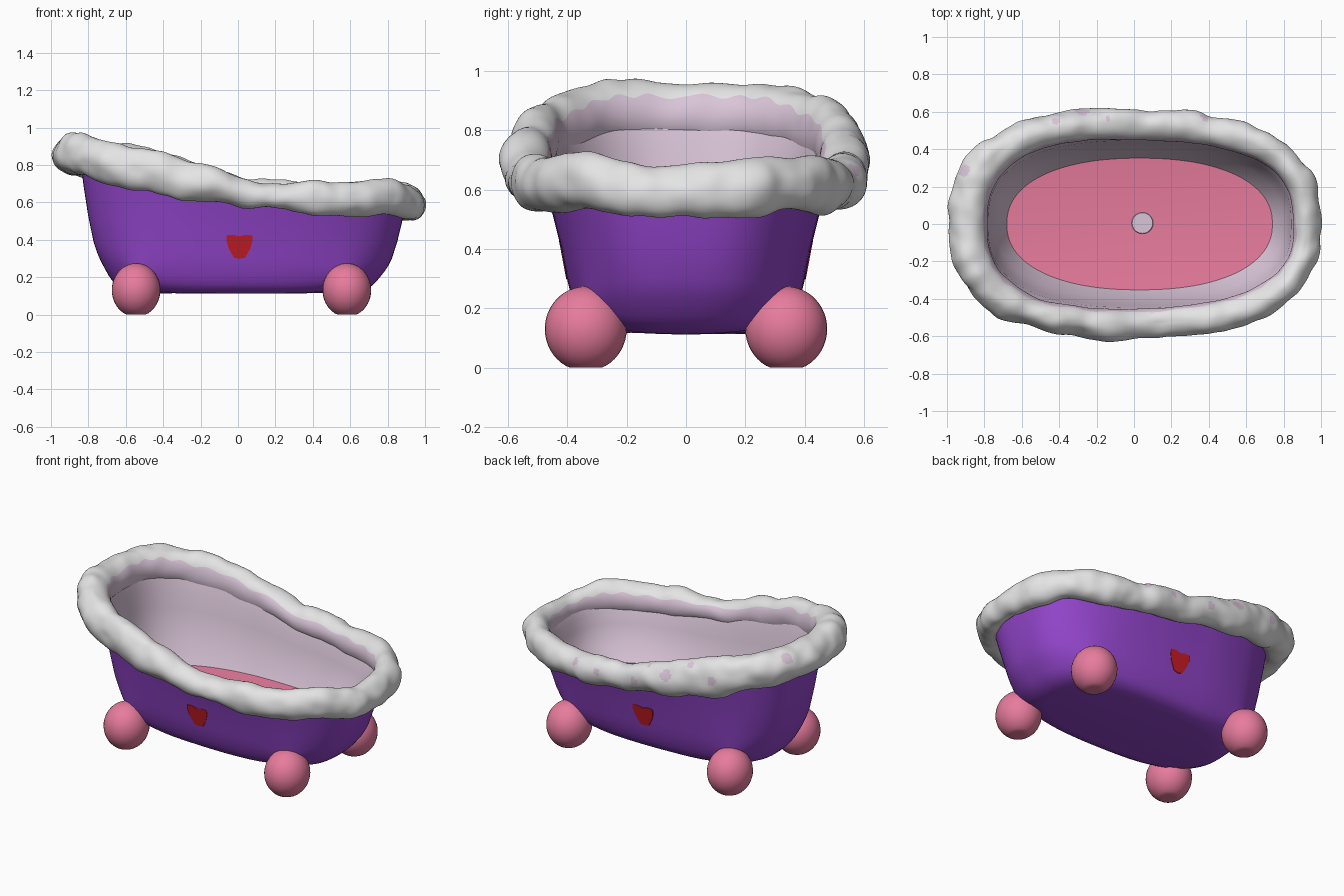
import bpy, bmesh, math
from mathutils import Vector, noise

cube = bpy.data.objects.get("Cube")
if cube:
    bpy.data.objects.remove(cube)


def material(name, rgb):
    m = bpy.data.materials.new(name)
    m.use_nodes = True
    m.diffuse_color = (*rgb, 1)
    m.node_tree.nodes["Principled BSDF"].inputs["Base Color"].default_value = (*rgb, 1)
    return m


purple = material("purple", (0.29, 0.06, 0.6))
pink = material("pink", (0.8, 0.2, 0.34))
white = material("foam white", (0.78, 0.78, 0.78))
lilac = material("pale lilac", (0.70, 0.56, 0.69))
red = material("heart red", (0.58, 0.012, 0.018))


def finish(bm, name, mats, recalc=True):
    if recalc:
        bmesh.ops.recalc_face_normals(bm, faces=bm.faces)
    mesh = bpy.data.meshes.new(name)
    bm.to_mesh(mesh)
    bm.free()
    for m in mats:
        mesh.materials.append(m)
    ob = bpy.data.objects.new(name, mesh)
    bpy.context.collection.objects.link(ob)
    bpy.context.view_layer.objects.active = ob
    bpy.ops.object.select_all(action='DESELECT')
    ob.select_set(True)
    bpy.ops.object.shade_smooth_by_angle(angle=math.radians(50))
    return ob


def interp(table, x):
    if x <= table[0][0]:
        return table[0][1]
    for (x0, v0), (x1, v1) in zip(table, table[1:]):
        if x <= x1:
            t = (x - x0) / (x1 - x0)
            return v0 + (v1 - v0) * t * t * (3 - 2 * t)
    return table[-1][1]


def rim_z(x):
    return interp([(-0.85, 0.85), (-0.5, 0.775), (-0.2, 0.71), (0.1, 0.64), (0.5, 0.615),
                   (0.8, 0.615), (0.95, 0.6)], x)


def oval(a, b, n, cx, u):
    c, s = math.cos(u), math.sin(u)
    return (cx + a * math.copysign(abs(c) ** (2 / n), c),
            b * math.copysign(abs(s) ** (2 / n), s))


def bridge(bm, r0, r1):
    k = len(r0)
    for i in range(k):
        bm.faces.new((r0[i], r0[(i + 1) % k], r1[(i + 1) % k], r1[i]))


def wall_rings(bm, profile, base, top, cx, seg=120):
    # profile rows: height fraction from base to rim, half length, half width, squareness
    rings = []
    for f, a, b, n in profile:
        ring = []
        for i in range(seg):
            x, y = oval(a, b, n, cx, math.tau * i / seg)
            ring.append(bm.verts.new((x, y, base + (rim_z(x) + top - base) * f)))
        rings.append(ring)
    for r0, r1 in zip(rings, rings[1:]):
        bridge(bm, r0, r1)
    return rings


FEET = [(x, y) for x in (-0.545, 0.582) for y in (-0.338, 0.338)]

# Outer shell, drawn out softly where it meets the feet
bm = bmesh.new()
outer = [(0, 0.55, 0.24), (0.005, 0.61, 0.29), (0.045, 0.66, 0.33), (0.09, 0.69, 0.35),
         (0.14, 0.715, 0.364), (0.2, 0.738, 0.376), (0.26, 0.76, 0.386), (0.32, 0.778, 0.394),
         (0.4, 0.797, 0.403), (0.6, 0.826, 0.422), (0.82, 0.85, 0.449), (1, 0.866, 0.472)]
rings = wall_rings(bm, [(*row, 2.8) for row in outer], 0.112, -0.04, 0.025)
bm.faces.new(rings[0])
for v in bm.verts:
    for fx, fy in FEET:
        target = Vector((fx, fy, 0.2))
        d = (v.co - target).length
        v.co = v.co.lerp(target, 0.58 * math.exp(-(d / 0.15) ** 2))
finish(bm, "tub_shell", [purple])

# Inner wall
bm = bmesh.new()
inner = [(1, 0.836, 0.475, 2.7), (0.8, 0.81, 0.446, 2.6), (0.6, 0.802, 0.434, 2.55),
         (0.25, 0.768, 0.398, 2.4), (0, 0.71, 0.352, 2.25)]
wall_rings(bm, inner, 0.295, 0.01, 0.03)
bmesh.ops.recalc_face_normals(bm, faces=bm.faces)
bmesh.ops.reverse_faces(bm, faces=bm.faces)
finish(bm, "inner_wall", [lilac], recalc=False)

# Shallow floor with a drain
bm = bmesh.new()
edge = wall_rings(bm, inner[-1:], 0.295, 0.01, 0.03)[0]
centre = bm.verts.new((0.045, 0.005, 0.26))
for i, v in enumerate(edge):
    bm.faces.new((v, edge[(i + 1) % len(edge)], centre))
finish(bm, "tub_floor", [pink], recalc=False)

bm = bmesh.new()
bmesh.ops.create_cone(bm, cap_ends=True, segments=20, radius1=0.058, radius2=0.055, depth=0.009)
bmesh.ops.translate(bm, verts=bm.verts, vec=(0.045, 0.005, 0.268))
finish(bm, "drain", [lilac])

# Lumpy foam roll around the rim
A, B, N, CX = 0.907, 0.532, 2.6, 0.018
STEPS, SIDES = 400, 60


def path(u):
    x, y = oval(A, B, N, CX, u)
    y *= interp([(-0.3, 1.01), (0.6, 0.975)], x)
    return Vector((x, y, rim_z(x)))


def rim_point(u, ang):
    p = path(u)
    tan = path(u + 0.02) - path(u - 0.02)
    out = Vector((tan.y, -tan.x, 0)).normalized()
    w = interp([(-0.9, 0.105), (-0.5, 0.082), (0.6, 0.08), (0.95, 0.075)], p.x)
    h = interp([(-0.9, 0.112), (-0.4, 0.114), (0.05, 0.078), (0.9, 0.092)], p.x)
    q = p + out * w * math.cos(ang) + Vector((0, 0, h * math.sin(ang)))
    lump = noise.noise(q * 5) * 0.025 + noise.noise(q * 11) * 0.01
    inward = max(0, -math.cos(ang))
    return q + (q - p).normalized() * lump * (1 - 0.7 * inward)


def rim_angle(x):
    k = max(-1, min(1, (x - CX) / A))
    return math.acos(math.copysign(abs(k) ** (N / 2), k))


# Bubble spots: position along the rim, angle around the roll, radius
SPOTS = [(0.37, 35, 0.024), (0.2, 18, 0.024), (-0.06, 0, 0.028), (-0.14, 68, 0.016),
         (-0.27, 25, 0.036), (-0.41, 55, 0.022), (-0.54, 5, 0.027), (-0.84, 40, 0.036)]
spots = [(rim_point(rim_angle(x), math.radians(a)), r) for x, a, r in SPOTS]

# The lattice waves on the inner side, so the lilac edge is scalloped
bm = bmesh.new()
rings = []
for i in range(STEPS):
    wave = math.radians(7) * math.sin(math.tau * i * 26 / STEPS)
    angles = [math.tau * j / SIDES for j in range(SIDES)]
    rings.append([bm.verts.new(rim_point(math.tau * i / STEPS,
                                         a + wave * max(0, -math.cos(a)) ** 2))
                  for a in angles])
for i in range(STEPS):
    bridge(bm, rings[i], rings[(i + 1) % STEPS])
for k, f in enumerate(bm.faces):
    c = f.calc_center_median()
    if 144 < (k % SIDES + 0.5) * 360 / SIDES < 255 or any((c - p).length < r for p, r in spots):
        f.material_index = 1
finish(bm, "foam_rim", [white, lilac])

# Ball feet, flattened underneath
for fx, fy in FEET:
    bm = bmesh.new()
    bmesh.ops.create_uvsphere(bm, u_segments=32, v_segments=24, radius=1)
    for v in bm.verts:
        v.co = (fx + v.co.x * 0.13, fy + v.co.y * 0.138, max(0, 0.131 + v.co.z * 0.143))
    side = "left" if fx > 0 else "right"
    finish(bm, ("front_" if fy < 0 else "back_") + side + "_foot", [pink])

# Thin heart plates lying on both long sides
HEART = [(0, 0.298), (0.03, 0.304), (0.058, 0.355), (0.07, 0.395), (0.068, 0.424),
         (0.035, 0.427), (0, 0.418)]
outline = HEART + [(-x, z) for x, z in HEART[-2:0:-1]]
for sign, name in ((-1, "front_heart"), (1, "back_heart")):
    bm = bmesh.new()
    loops = []
    for lift in (-0.004, 0.004):
        loops.append([bm.verts.new((0.008 + x, sign * (0.403 + (z - 0.316) * 0.19 + lift), z))
                      for x, z in outline])
    bridge(bm, *loops)
    bm.faces.new(loops[0])
    bm.faces.new(loops[1])
    finish(bm, name, [red])
